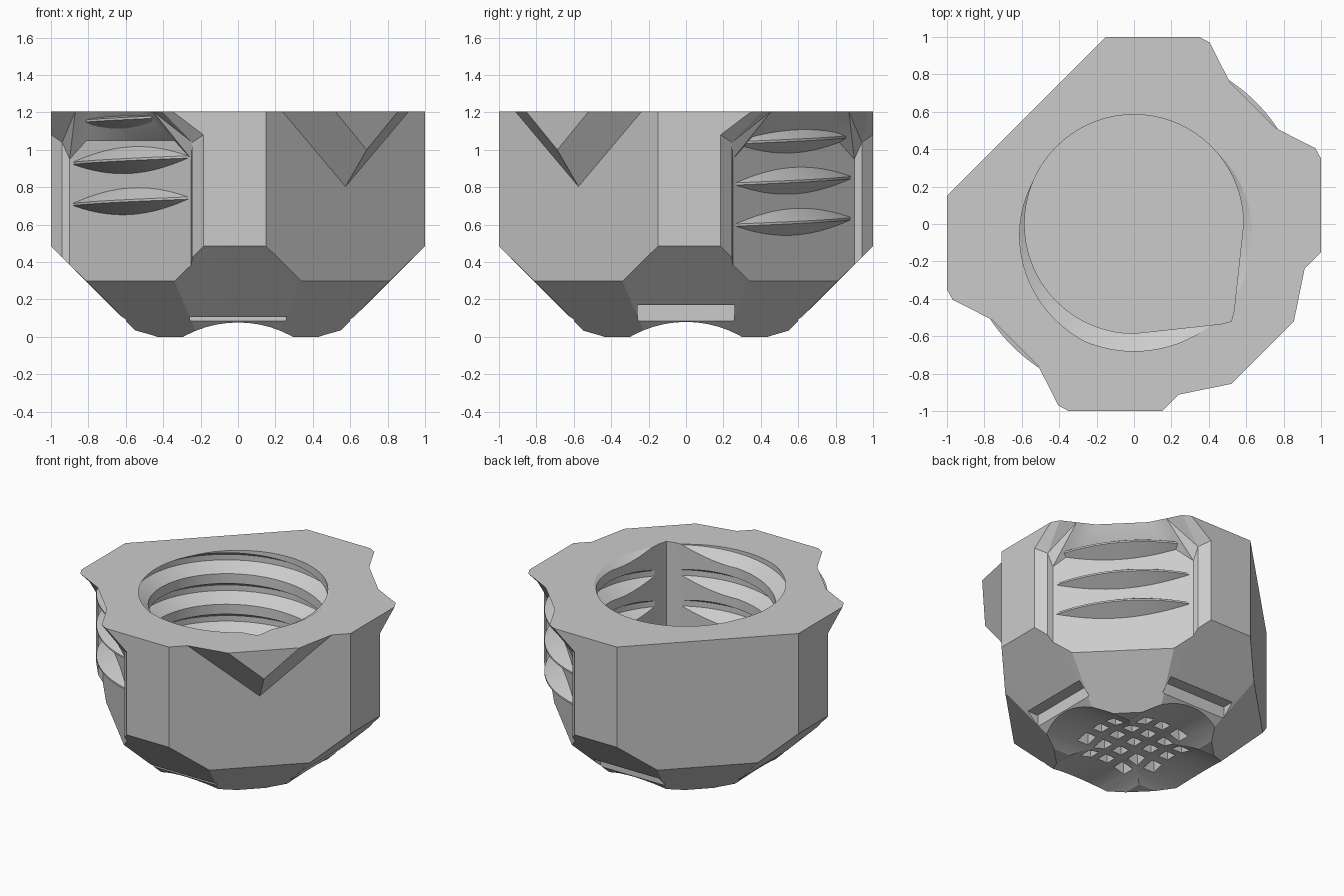
import bpy
import bmesh
from math import cos, sin, pi, radians, sqrt, tau
from mathutils import Matrix

if "Cube" in bpy.data.objects:
    bpy.data.objects.remove(bpy.data.objects["Cube"])

TOP = 1.205
PITCH = 0.22
CONE = 0.515      # apothem of the tapered base at the ground

grey = bpy.data.materials.new("light_grey")
grey.use_nodes = True
grey.diffuse_color = (0.6, 0.6, 0.6, 1)
grey.node_tree.nodes["Principled BSDF"].inputs["Base Color"].default_value = grey.diffuse_color


def make(name, bm):
    bmesh.ops.recalc_face_normals(bm, faces=bm.faces)
    mesh = bpy.data.meshes.new(name)
    bm.to_mesh(mesh)
    bm.free()
    mesh.materials.append(grey)
    obj = bpy.data.objects.new(name, mesh)
    bpy.context.collection.objects.link(obj)
    return obj


def loft(name, rings):
    """Skin a list of closed rings and cap both ends."""
    bm = bmesh.new()
    rows = [[bm.verts.new(p) for p in ring] for ring in rings]
    for a, b in zip(rows, rows[1:]):
        for i in range(len(a)):
            j = (i + 1) % len(a)
            bm.faces.new((a[i], a[j], b[j], b[i]))
    bmesh.ops.remove_doubles(bm, verts=bm.verts, dist=0.0001)
    bmesh.ops.holes_fill(bm, edges=bm.edges, sides=0)
    bmesh.ops.triangulate(bm, faces=bm.faces)
    return make(name, bm)


def helix(name, profile, start, end, mid_angle, mid_z, step=5, ceiling=9):
    """Sweep a (radius, height) profile along a rising helix."""
    rings = []
    for deg in range(start, end + 1, step):
        a = radians(deg)
        z = mid_z + PITCH * (a - radians(mid_angle)) / tau
        rings.append([(r * cos(a), r * sin(a), min(z + h, ceiling)) for r, h in profile])
    return loft(name, rings)


def cut(target, cutter):
    mod = target.modifiers.new("cut", "BOOLEAN")
    mod.operation = "DIFFERENCE"
    mod.solver = "EXACT"
    mod.object = cutter
    graph = bpy.context.evaluated_depsgraph_get()
    result = bpy.data.meshes.new_from_object(target.evaluated_get(graph))
    target.modifiers.clear()
    target.data = result
    bpy.data.objects.remove(cutter)


def mirrored(half):
    """Complete a corner outline by reflecting it across its diagonal."""
    return half + [(p[1], p[0]) for p in reversed(half)]


def around(corner, plain):
    """Two threaded corners and two plain corners, counter-clockwise."""
    turned = [(-p[1], p[0], p[2]) for p in plain]
    side = corner + turned
    return side + [(-x, -y, z) for x, y, z in side]


def taper(points):
    return [(x, y, max(x, y, (x + y) / sqrt(2)) - CONE) for x, y in points]


def foot(points):
    s = CONE * (sqrt(2) - 1)
    return [(CONE, s, 0) if x > y else (s, CONE, 0) for x, y in points]


def level(points, z):
    return [(x, y, z) for x, y in points]


# Body: eight-sided block with flared corners and a tapered base
corner = mirrored([(1, 0.185), (0.94, 0.245), (0.9, 0.25), (0.81, 0.34)])
plain = mirrored([(1, 0.15), (0.81, 0.34)])
flare_top = mirrored([(1, 0.35), (0.97, 0.405), (0.87, 0.455), (0.755, 0.515)])
flare_z = [1.08, 1.04, 0.95, 1.05]
flare_z += flare_z[::-1]

body = loft("body", [
    around(foot(corner), foot(plain)),
    around(taper(corner), taper(plain)),
    around([(x, y, z) for (x, y), z in zip(corner, flare_z)], level(plain, 1.0)),
    around(level(flare_top, TOP), level(plain, TOP)),
])

# Grip pattern: square pits under the base
bm = bmesh.new()
for i in range(-2, 3):
    for j in range(-2, 3):
        if abs(i) + abs(j) < 4:
            spot = (Matrix.Translation((i * 0.14, j * 0.14, 0.055))
                    @ Matrix.Rotation(pi / 4, 4, "Z"))
            bmesh.ops.create_cone(bm, cap_ends=True, segments=4, radius1=0.096,
                                  radius2=0.03, depth=0.21, matrix=spot)
cut(body, make("pit_cutter", bm))

# Arched underside, one arch in each direction
for axis, drop in (("X", 0.52), ("Y", 0.523)):
    bm = bmesh.new()
    bmesh.ops.create_cone(bm, cap_ends=True, segments=64, radius1=0.6, radius2=0.6, depth=3)
    turn = Matrix.Rotation(pi / 2, 4, "Y" if axis == "X" else "X")
    bmesh.ops.transform(bm, verts=bm.verts, matrix=Matrix.Translation((0, 0, -drop)) @ turn)
    cut(body, make("arch_cutter", bm))

# Steps at the foot of each side taper
for k, height in enumerate((0.17, 0.17, 0.11, 0.11)):
    bm = bmesh.new()
    bmesh.ops.create_cube(bm, size=1)
    place = (Matrix.Rotation(k * pi / 2, 4, "Z")
             @ Matrix.Translation((0.8, 0, height - 0.2))
             @ Matrix.Diagonal((0.4, 0.52, 0.4, 1)))
    bmesh.ops.transform(bm, verts=bm.verts, matrix=place)
    cut(body, make("step_cutter", bm))

# Bore: round with one squared-off corner
R = 0.585
outline = [(R * cos(radians(d)), R * sin(radians(d))) for d in range(0, 271, 5)]
outline += [(0.46, -0.535), (0.52, -0.52), (0.535, -0.46)]
cut(body, loft("bore_cutter", [level(outline, 0.3), level(outline, 1.5)]))

# Internal thread groove
groove = [(0.55, -0.095), (0.68, -0.02), (0.68, 0.02), (0.55, 0.095)]
cut(body, helix("groove_cutter", groove, -90 - 360 * 3, 90, -80, TOP))

# External thread ridges on the two threaded corners
ridge = [(0.79, -0.085), (0.922, -0.006), (0.922, 0.006), (0.79, 0.085)]
for side, angle, first in (("front", 225, 0.725), ("back", 45, 0.615)):
    for n in range(3):
        helix(f"{side}_thread_ridge_{n + 1}", ridge, angle - 32, angle + 32,
              angle, first + n * PITCH, step=2, ceiling=TOP - 0.002)

# Pointed marker wedge on the front corner
loft("marker_wedge", [
    [(0.225, -0.915, TOP), (0.915, -0.225, TOP), (0.57, -0.57, 0.795)],
    [(0.52, -0.855, TOP), (0.855, -0.52, TOP), (0.688, -0.688, 1.0)],
])

# Smooth the curved thread surfaces, keep hard edges
for obj in bpy.context.scene.objects:
    obj.select_set(obj.type == "MESH")
bpy.context.view_layer.objects.active = body
bpy.ops.object.shade_smooth_by_angle(angle=radians(20))
